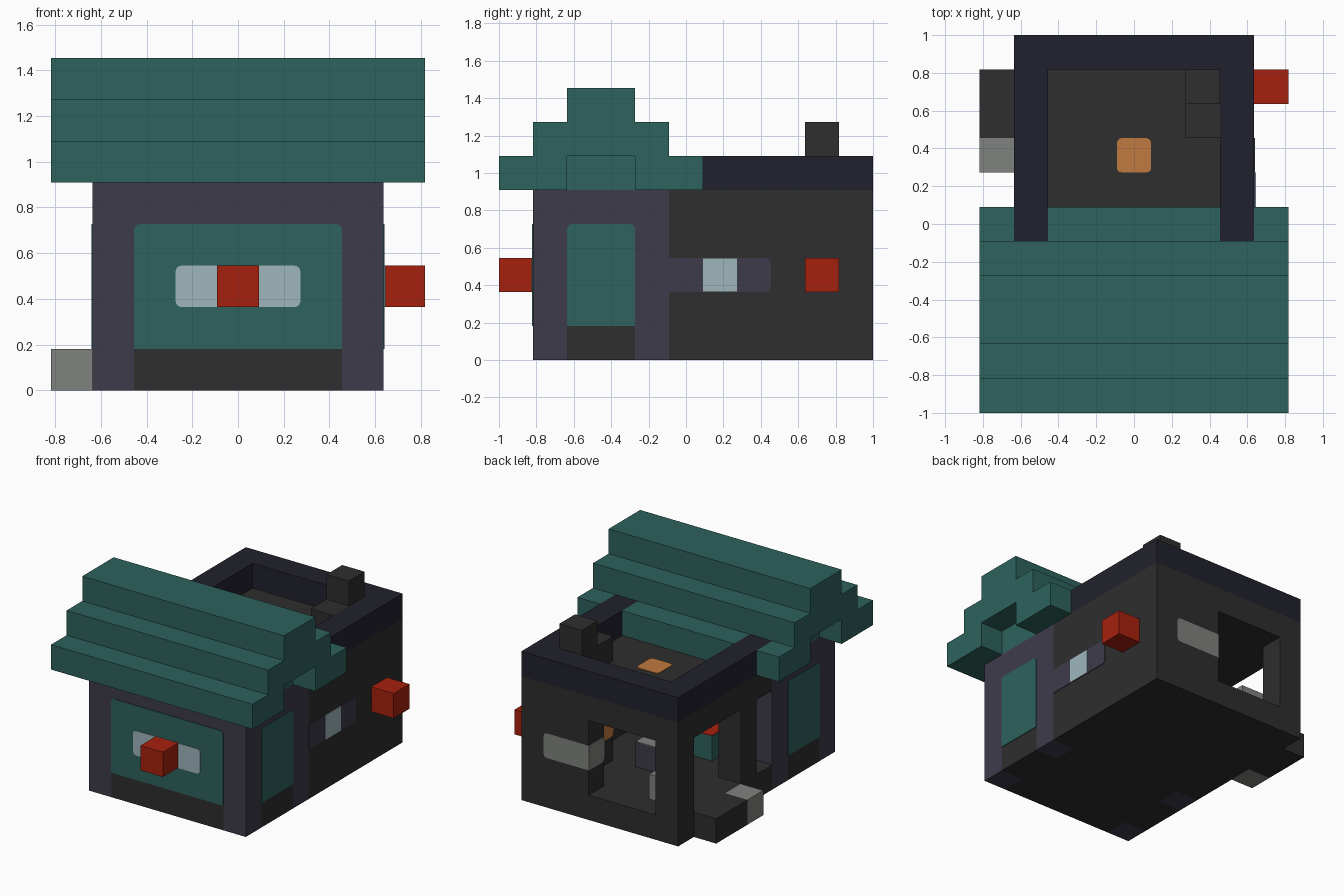
import bpy, bmesh
from mathutils import Vector

CELL = 2 / 11          # everything sits on a regular cell grid
WIDTH, DEPTH = 9, 11   # grid size in cells

old = bpy.data.objects.get("Cube")
if old:
    bpy.data.objects.remove(old, do_unlink=True)


def material(name, rgb):
    linear = [((c / 255 + 0.055) / 1.055) ** 2.4 if c > 10 else c / 3295 for c in rgb]
    m = bpy.data.materials.new(name)
    m.use_nodes = True
    m.diffuse_color = (*linear, 1)
    shader = m.node_tree.nodes["Principled BSDF"]
    shader.inputs["Base Color"].default_value = (*linear, 1)
    shader.inputs["Roughness"].default_value = 0.9
    return m


TEAL = material("teal", (45, 98, 92))
CHARCOAL = material("charcoal", (46, 46, 46))
PURPLE = material("dusky purple", (61, 59, 74))
NAVY = material("dark navy", (33, 33, 45))
RED = material("red", (166, 33, 13))
GREY = material("stone grey", (128, 130, 126))
GLASS = material("pale blue glass", (158, 182, 188))
ORANGE = material("amber", (192, 122, 64))


def add_box(bm, box):
    """Add a box given as x, x, y, y, z, z bounds in cells."""
    x0, x1, y0, y1, z0, z1 = box
    verts = bmesh.ops.create_cube(bm, size=1)["verts"]
    for v in verts:
        v.co = Vector((x1 if v.co.x > 0 else x0,
                       y1 if v.co.y > 0 else y0,
                       z1 if v.co.z > 0 else z0))
    return verts


def finish(name, bm, mat):
    for v in bm.verts:
        v.co = (v.co - Vector((WIDTH / 2, DEPTH / 2, 0))) * CELL
    bmesh.ops.recalc_face_normals(bm, faces=bm.faces)
    mesh = bpy.data.meshes.new(name)
    bm.to_mesh(mesh)
    bm.free()
    mesh.materials.append(mat)
    ob = bpy.data.objects.new(name, mesh)
    bpy.context.collection.objects.link(ob)
    return ob


def flip(box):
    return (WIDTH - box[1], WIDTH - box[0], *box[2:])


def blocks(name, mat, *boxes, mirror=False):
    bm = bmesh.new()
    for box in boxes:
        add_box(bm, box)
        if mirror:
            add_box(bm, flip(box))
    return finish(name, bm, mat)


def plate(name, mat, box, axis, rounded=lambda p: True):
    """Thin plate; corners picked by the rule are rounded."""
    bm = bmesh.new()
    add_box(bm, box)
    edges = [e for e in bm.edges
             if abs((e.verts[0].co - e.verts[1].co)[axis]) > 0
             and rounded((e.verts[0].co + e.verts[1].co) / 2)]
    if edges:
        bmesh.ops.bevel(bm, geom=edges, offset=0.14, segments=3,
                        profile=0.5, affect='EDGES')
    return finish(name, bm, mat)


T = 0.025  # plate thickness in cells


def top_only(p):
    return p.z > 2


def square(p):
    return False


# Floor and front posts
blocks("floor", CHARCOAL, (2, 7, 1, 11, 0, 1))
blocks("floor_edges", CHARCOAL, (1, 2, 2, 4, 0, 1), (1, 2, 5, 11, 0, 1), mirror=True)
blocks("front_posts", PURPLE, (1, 2, 1, 2, 0, 5), (1, 2, 4, 5, 0, 5), mirror=True)

# Front room walls
blocks("front_wall", PURPLE, (2, 7, 1, 2, 1, 5))
blocks("front_side_walls", PURPLE, (1, 2, 2, 4, 1, 5), mirror=True)

# Rear room walls with openings
blocks("left_wall", CHARCOAL, (7, 8, 5, 10, 1, 5))
blocks("right_wall", CHARCOAL, (1, 2, 6, 7, 1, 4), (1, 2, 5, 10, 4, 5))
blocks("back_wall", CHARCOAL, (1, 2, 10, 11, 1, 5), (5, 8, 10, 11, 1, 5),
       (2, 5, 10, 11, 4, 5))
blocks("ceiling", CHARCOAL, (2, 7, 2, 10, 4, 5))

# Parapet around the flat roof
blocks("parapet_sides", NAVY, (1, 2, 5, 11, 5, 6), mirror=True)
blocks("parapet_back", NAVY, (2, 7, 10, 11, 5, 6))

# Stepped gable roof
blocks("roof_eaves", TEAL, (0, 9, 0, 2, 5, 6), (0, 9, 4, 5, 5, 6), (2, 7, 5, 6, 5, 6))
blocks("roof_eave_ends", TEAL, (0, 1, 5, 6, 5, 6), mirror=True)
blocks("gable_fill", TEAL, (1, 8, 2, 4, 5, 6))
blocks("roof_middle", TEAL, (0, 9, 1, 5, 6, 7))
blocks("roof_ridge", TEAL, (0, 9, 2, 4, 7, 8))

# Chimney and stove
blocks("chimney", CHARCOAL, (6, 7, 9, 10, 5, 7), (6, 7, 8, 9, 5, 6))
blocks("stove", CHARCOAL, (6, 7, 8, 10, 1, 4))
plate("stove_fire", ORANGE, (6 - T, 6, 8, 9, 2, 3), 0)
plate("roof_light", ORANGE, (4, 5, 7, 8, 5, 5 + T), 2)

# Lamps and doorstep
blocks("front_lamp", RED, (4, 5, 0, 1, 2, 3))
blocks("side_lamp", RED, (8, 9, 9, 10, 2, 3))
blocks("doorstep", CHARCOAL, (0, 1, 8, 10, 0, 1))
blocks("doorstep_end", GREY, (0, 1, 7, 8, 0, 1))

# Furniture
blocks("table", PURPLE, (4, 5, 7, 8, 1, 2))
plate("table_top", GREY, (4, 5, 7, 8, 2, 2 + T), 2)
blocks("stool", GREY, (2, 3, 9, 10, 1, 2))
blocks("bench", TEAL, (3, 4, 5, 6, 1, 2))
plate("bench_cushion", RED, (3, 4, 5, 6, 2, 2 + T), 2)

# Front panel and window
plate("front_panel", TEAL, (2, 7, 1 - T, 1, 1, 4), 1, top_only)
plate("front_window", GLASS, (3, 6, 1 - 2 * T, 1, 2, 3), 1)

# Side panels
side = (8, 8 + T, 2, 4, 1, 4)
plate("left_panel", TEAL, side, 0, top_only)
plate("right_panel", TEAL, flip(side), 0, top_only)

# Left window with its frame
plate("left_window_frame", PURPLE, (8, 8 + T, 5, 8, 2, 3), 0, lambda p: p.y > 6)
plate("left_window", GLASS, (8, 8 + 2 * T, 6, 7, 2, 3), 0, square)

# Grey band on the back wall, turning into the opening
plate("back_band", GREY, (5, 7, 11 - T, 11 + T / 5, 2, 3), 1, lambda p: p.x > 6)
plate("back_band_return", GREY, (5 - T, 5, 10, 11, 2, 3), 0, lambda p: p.y < 10.5)
